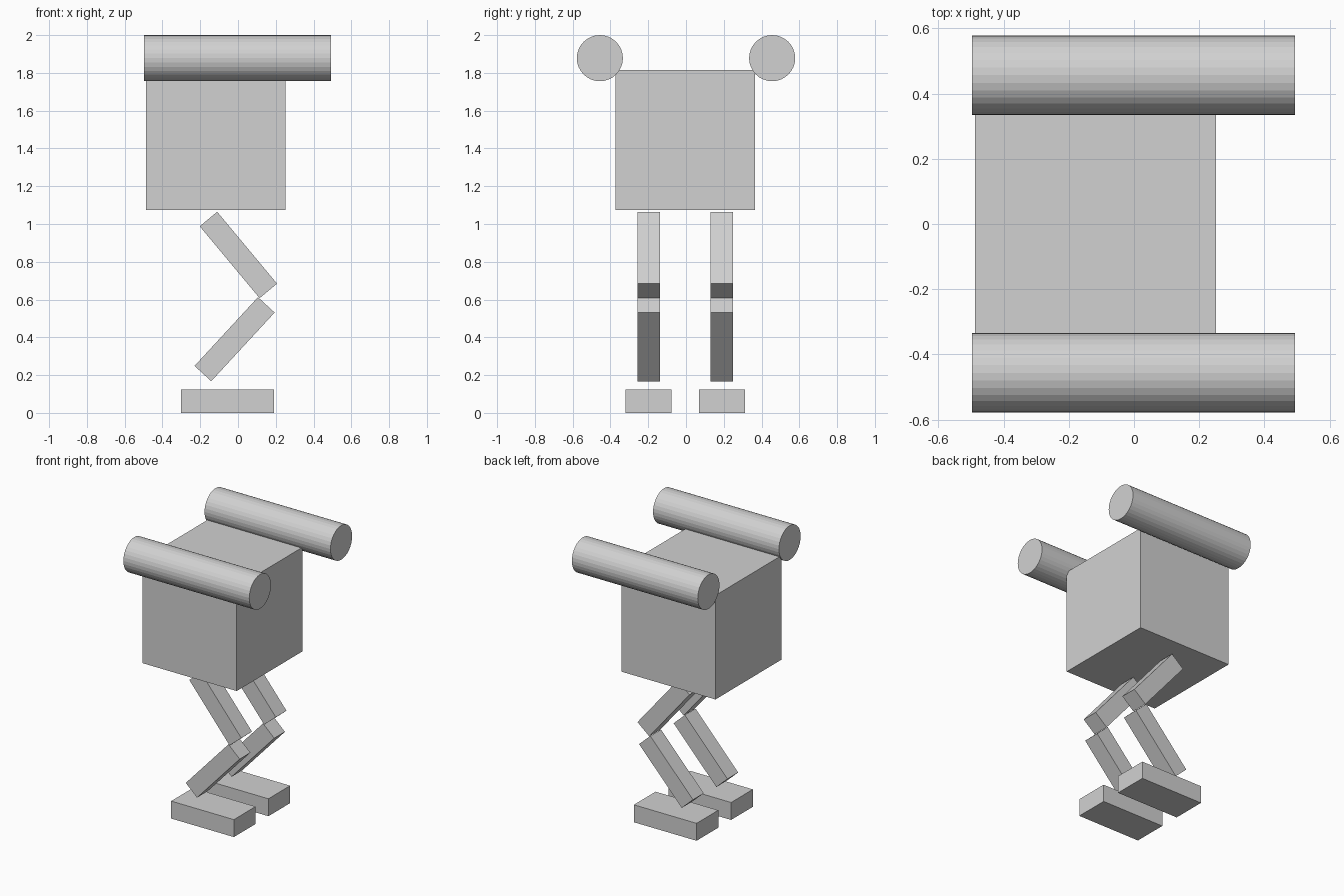
import bpy
import math

if "Cube" in bpy.data.objects:
    bpy.data.objects.remove(bpy.data.objects["Cube"])

grey = bpy.data.materials.new("plain_grey")
grey.diffuse_color = (0.64, 0.64, 0.64, 1.0)
grey.use_nodes = True
grey.node_tree.nodes["Principled BSDF"].inputs["Base Color"].default_value = grey.diffuse_color


def box(name, center, size, tilt=0.0):
    """Box with full dimensions, tilted about the y axis (degrees, nose-up positive)."""
    bpy.ops.mesh.primitive_cube_add(size=1, location=center,
                                    rotation=(0, -math.radians(tilt), 0))
    ob = bpy.context.object
    ob.name = name
    ob.scale = size
    ob.data.materials.append(grey)
    return ob


def tube(name, center, radius, length):
    """Flat-faceted cylinder lying along x."""
    bpy.ops.mesh.primitive_cylinder_add(vertices=32, radius=radius, depth=length,
                                        location=center,
                                        rotation=(0, math.pi / 2, 0))
    ob = bpy.context.object
    ob.name = name
    ob.data.materials.append(grey)
    return ob


# Cube body
box("body", (-0.118, -0.004, 1.445), (0.74, 0.74, 0.74))

# Paired side barrels and folded legs
for side, label in ((-1, "right"), (1, "left")):
    tube(f"{label}_barrel", (-0.002, side * 0.456, 1.878), 0.122, 0.99)
    leg_y = -0.004 + side * 0.194
    box(f"{label}_upper_leg", (0.002, leg_y, 0.836), (0.495, 0.12, 0.12), -50.2)
    box(f"{label}_lower_leg", (-0.018, leg_y, 0.390), (0.495, 0.12, 0.12), 47.3)
    box(f"{label}_foot", (-0.055, leg_y, 0.062), (0.493, 0.244, 0.124))
